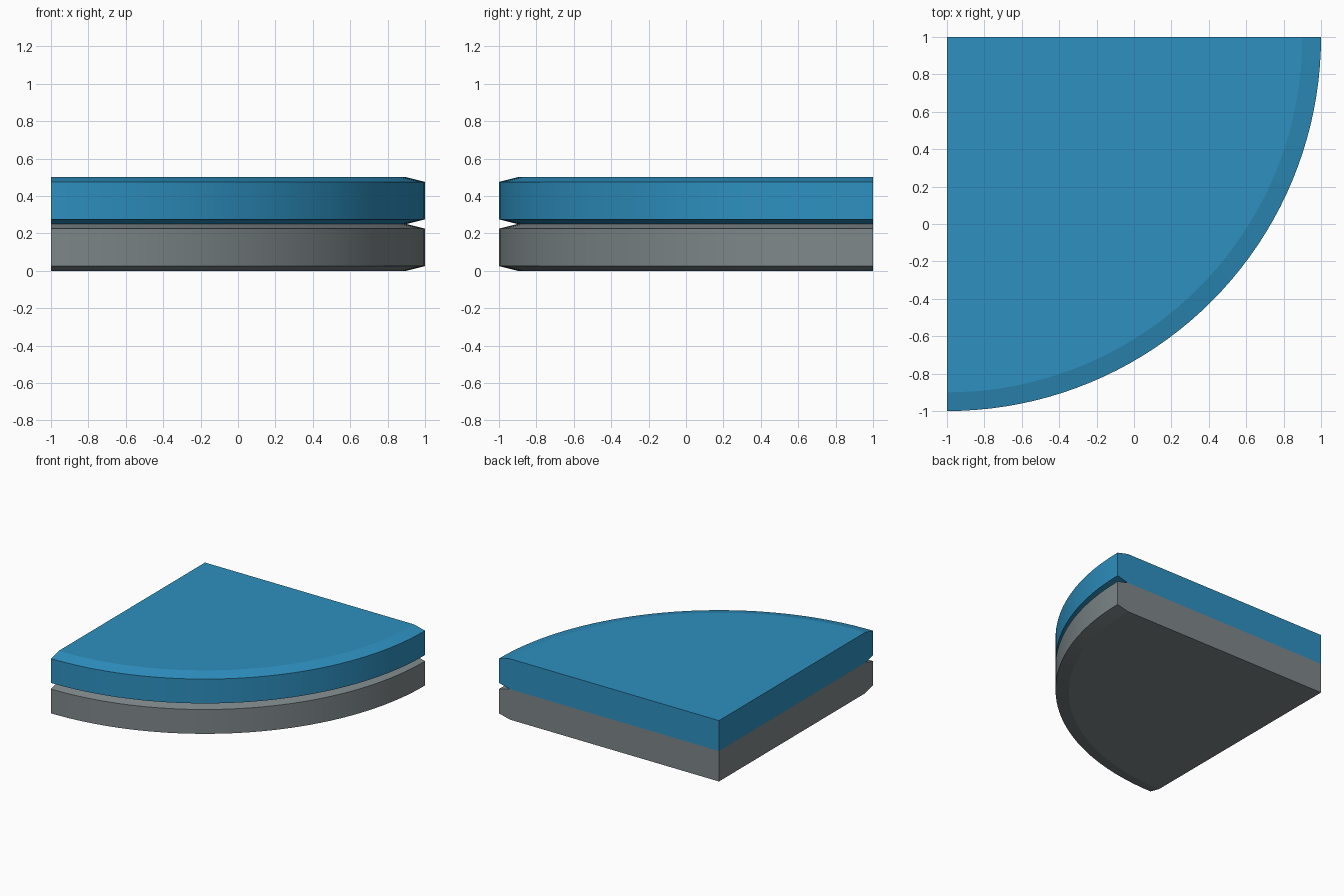
import bpy, bmesh, math

if "Cube" in bpy.data.objects:
    bpy.data.objects.remove(bpy.data.objects["Cube"])

CX, CY = -1.0, 1.0      # corner of the quarter disc
R, CH_R, CH_Z = 2.0, 0.1, 0.025
H, SEG = 0.25, 40


def material(name, rgb):
    m = bpy.data.materials.new(name)
    m.diffuse_color = (*rgb, 1)
    m.use_nodes = True
    m.node_tree.nodes["Principled BSDF"].inputs["Base Color"].default_value = m.diffuse_color
    return m


def quarter_slab(name, z0, mat):
    # chamfered rim profile (radius, height), swept through 90 degrees
    prof = [(R - CH_R, z0), (R, z0 + CH_Z), (R, z0 + H - CH_Z), (R - CH_R, z0 + H)]
    bm = bmesh.new()
    low = bm.verts.new((CX, CY, z0))
    high = bm.verts.new((CX, CY, z0 + H))
    rings = []
    for i in range(SEG + 1):
        a = -math.pi / 2 + math.pi / 2 * i / SEG
        rings.append([bm.verts.new((CX + r * math.cos(a), CY + r * math.sin(a), z))
                      for r, z in prof])
    for a, b in zip(rings, rings[1:]):
        for j in range(3):
            bm.faces.new((a[j], b[j], b[j + 1], a[j + 1]))
    # flat top, bottom and the two straight sides
    bm.faces.new([high] + [r[3] for r in rings])
    bm.faces.new([low] + [r[0] for r in reversed(rings)])
    bm.faces.new([low] + rings[0] + [high])
    bm.faces.new([high] + rings[-1][::-1] + [low])
    bmesh.ops.recalc_face_normals(bm, faces=bm.faces[:])
    me = bpy.data.meshes.new(name)
    bm.to_mesh(me)
    bm.free()
    me.materials.append(mat)
    ob = bpy.data.objects.new(name, me)
    bpy.context.collection.objects.link(ob)
    bpy.ops.object.select_all(action='DESELECT')
    ob.select_set(True)
    bpy.context.view_layer.objects.active = ob
    bpy.ops.object.shade_smooth_by_angle(angle=math.radians(8))
    return ob


# lower grey layer and upper blue layer
quarter_slab("lower_slab", 0.0, material("grey", (0.21, 0.245, 0.255)))
quarter_slab("upper_slab", H, material("blue", (0.027, 0.28, 0.53)))
